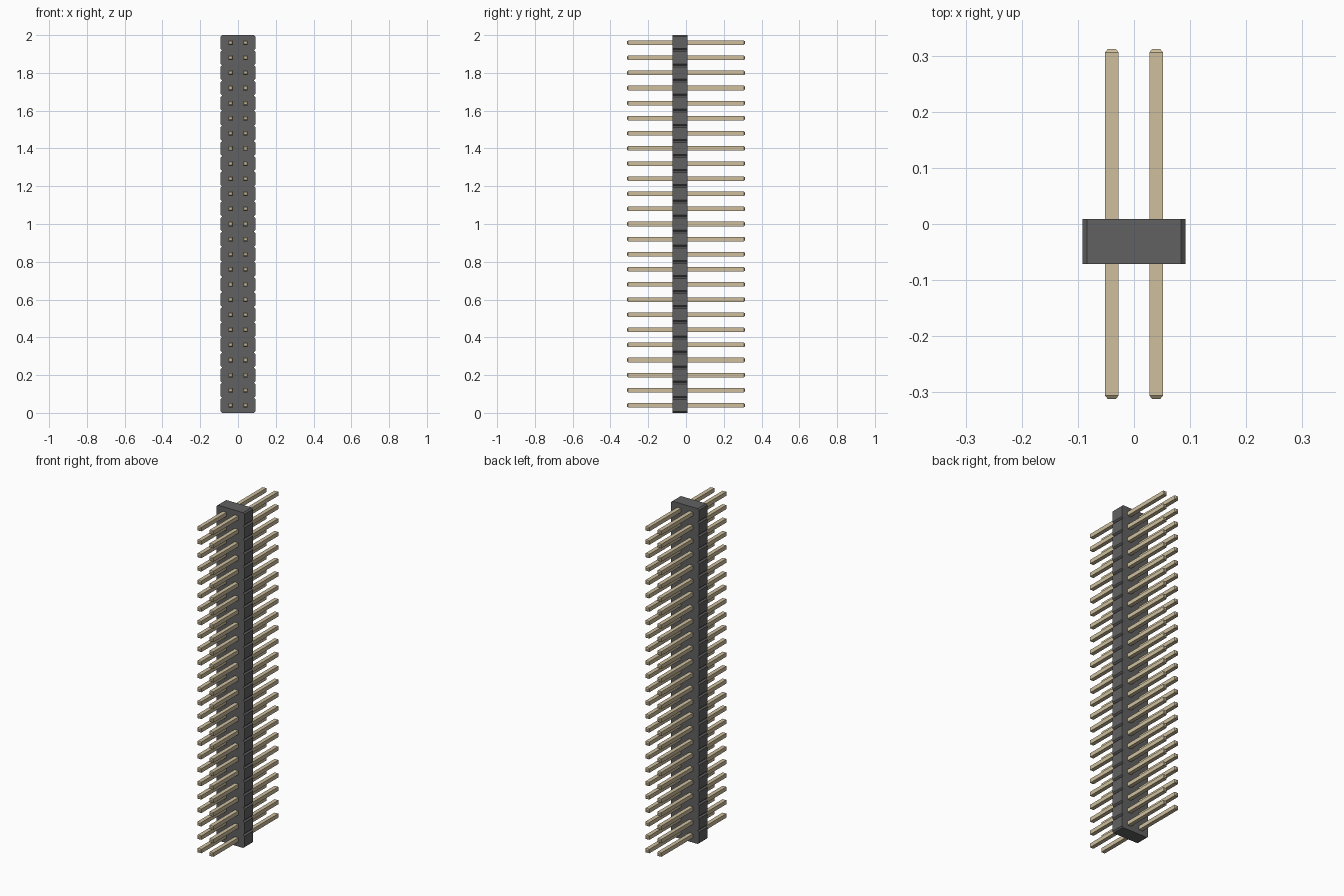
import bpy, bmesh

if "Cube" in bpy.data.objects:
    bpy.data.objects.remove(bpy.data.objects["Cube"])

ROWS, PITCH = 25, 0.08
HALF_W, CHAMFER = 0.092, 0.008          # body half width, corner cut
BODY_Y = (-0.071, 0.009)
PIN_X, PIN_R, PIN_Y = 0.0395, 0.012, 0.312
TIP, TIP_R = 0.006, 0.007               # pin tip length and half width


def material(name, color):
    m = bpy.data.materials.new(name)
    m.diffuse_color = (*color, 1)
    m.use_nodes = True
    m.node_tree.nodes["Principled BSDF"].inputs["Base Color"].default_value = m.diffuse_color
    return m


def add_object(name, bm, mat):
    bmesh.ops.recalc_face_normals(bm, faces=bm.faces)
    mesh = bpy.data.meshes.new(name)
    bm.to_mesh(mesh)
    bm.free()
    mesh.materials.append(mat)
    obj = bpy.data.objects.new(name, mesh)
    bpy.context.collection.objects.link(obj)
    return obj


dark = material("dark_plastic", (0.12, 0.12, 0.12))
gold = material("pale_gold", (0.62, 0.52, 0.34))

# Body: one notched outline (chamfered at every row) extruded along y
right = []
for i in range(ROWS):
    z = i * PITCH
    right += [(HALF_W - CHAMFER, z), (HALF_W, z + CHAMFER),
              (HALF_W, z + PITCH - CHAMFER)]
right.append((HALF_W - CHAMFER, ROWS * PITCH))
outline = right + [(-x, z) for x, z in reversed(right)]

bm = bmesh.new()
face = bm.faces.new([bm.verts.new((x, BODY_Y[0], z)) for x, z in outline])
ext = bmesh.ops.extrude_face_region(bm, geom=[face], use_keep_orig=True)
moved = [v for v in ext["geom"] if isinstance(v, bmesh.types.BMVert)]
bmesh.ops.translate(bm, verts=moved, vec=(0, BODY_Y[1] - BODY_Y[0], 0))
add_object("header_body", bm, dark)


# Pins: square bars with tapered tips, lofted through four square sections
def add_pin(bm, cx, cz):
    rings = []
    for y, r in ((-PIN_Y, TIP_R), (TIP - PIN_Y, PIN_R),
                 (PIN_Y - TIP, PIN_R), (PIN_Y, TIP_R)):
        rings.append([bm.verts.new((cx + sx * r, y, cz + sz * r))
                      for sx, sz in ((-1, -1), (1, -1), (1, 1), (-1, 1))])
    for a, b in zip(rings, rings[1:]):
        for k in range(4):
            n = (k + 1) % 4
            bm.faces.new((a[k], a[n], b[n], b[k]))
    bm.faces.new(rings[0])
    bm.faces.new(rings[-1])


for side, name in ((-1, "left_pins"), (1, "right_pins")):
    bm = bmesh.new()
    for i in range(ROWS):
        add_pin(bm, side * PIN_X, (i + 0.5) * PITCH)
    add_object(name, bm, gold)
